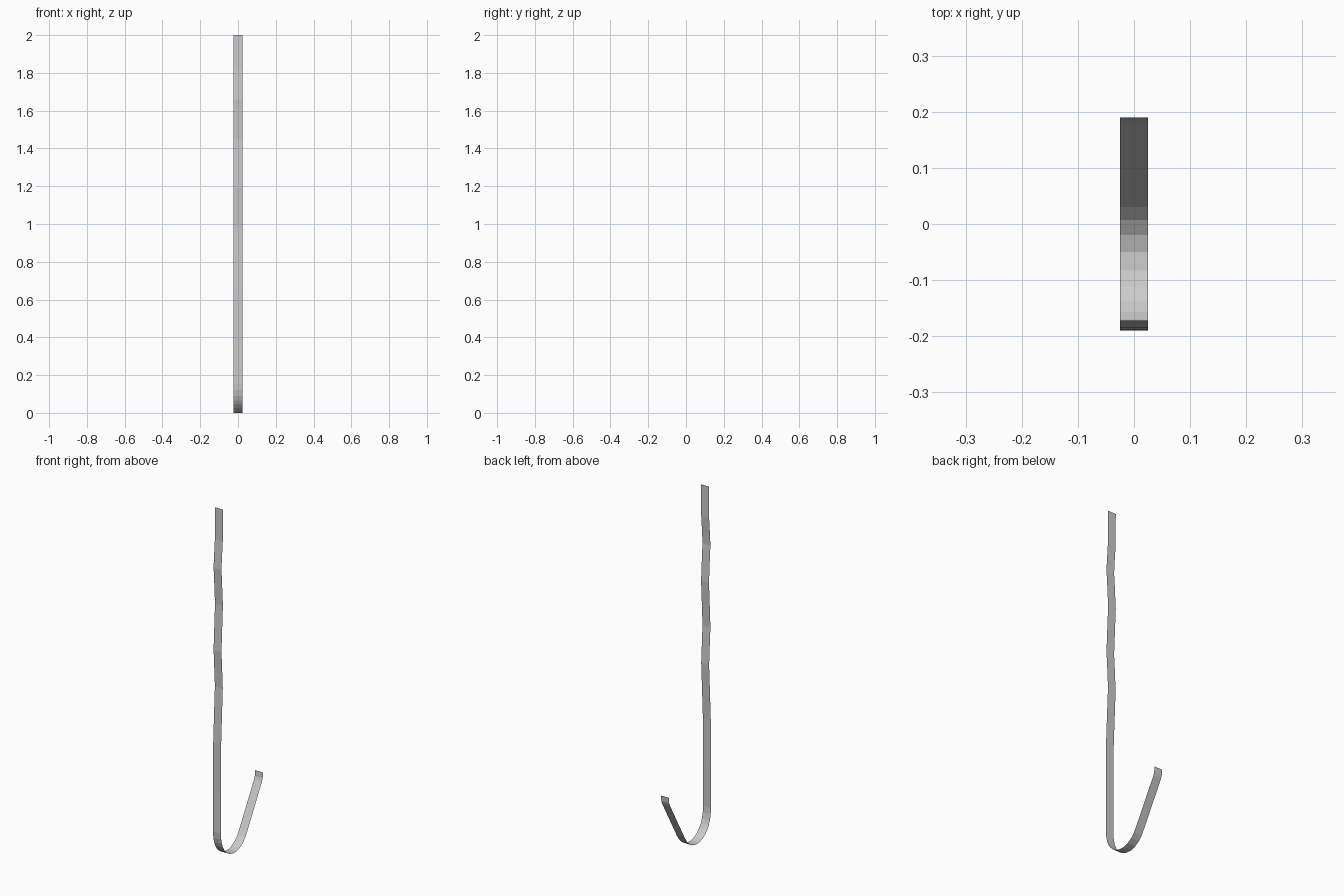
import bpy, bmesh

HALF_WIDTH = 0.025

# Side profile (y, z): gently wavy stem, round bend, straight flared lip
stem = [(-0.172, 2.0), (-0.173, 1.82), (-0.181, 1.72), (-0.185, 1.66), (-0.181, 1.61),
        (-0.172, 1.45), (-0.181, 1.27), (-0.185, 1.19), (-0.181, 1.13),
        (-0.173, 0.98), (-0.184, 0.75), (-0.188, 0.66), (-0.188, 0.40)]
bend = [(-0.19, 0.155), (-0.187, 0.12), (-0.18, 0.09), (-0.17, 0.066), (-0.157, 0.046),
        (-0.138, 0.026), (-0.112, 0.01), (-0.083, 0.001), (-0.05, 0.0), (-0.02, 0.009),
        (0.007, 0.026), (0.03, 0.05), (0.05, 0.082)]
lip = [(0.18, 0.31), (0.187, 0.328), (0.19, 0.36)]


def ribbon(name, profile):
    # Thin strip: sweep the profile across x as a single sheet
    bm = bmesh.new()
    rows = [[bm.verts.new((x, y, z)) for x in (-HALF_WIDTH, HALF_WIDTH)] for y, z in profile]
    for a, b in zip(rows, rows[1:]):
        bm.faces.new((a[0], b[0], b[1], a[1]))
    mesh = bpy.data.meshes.new(name)
    bm.to_mesh(mesh)
    bm.free()
    obj = bpy.data.objects.new(name, mesh)
    bpy.context.collection.objects.link(obj)
    return obj


ribbon("hooked_strip", stem + bend + lip)
